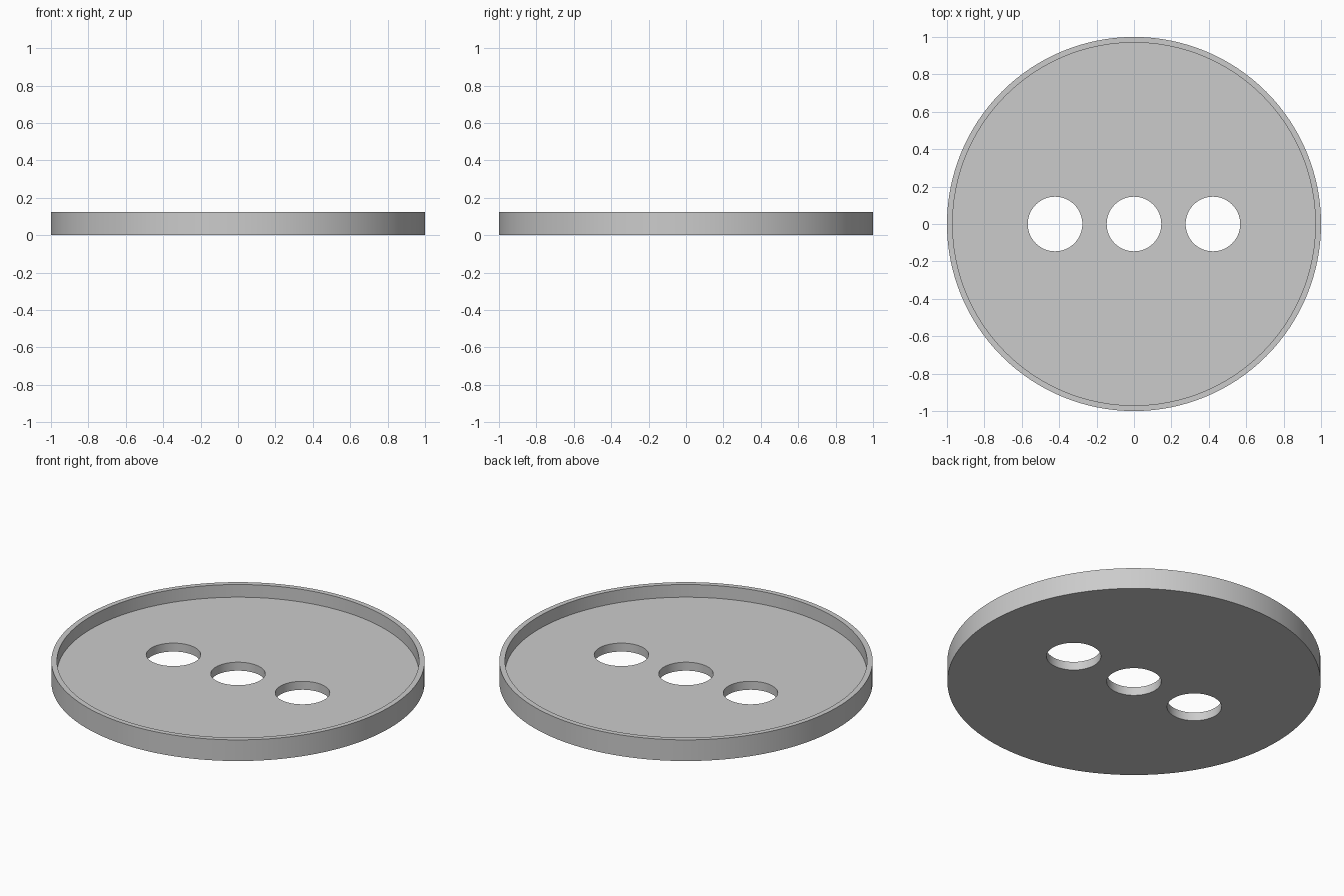
import bpy
import math

default_cube = bpy.data.objects.get("Cube")
if default_cube:
    bpy.data.objects.remove(default_cube, do_unlink=True)

RADIUS, HEIGHT = 1.0, 0.125
INNER_RADIUS, FLOOR = 0.97, 0.05
HOLE_RADIUS, HOLE_SPACING = 0.146, 0.422

# Single grey material
grey = bpy.data.materials.new("plain_grey")
grey.use_nodes = True
colour = (0.6, 0.6, 0.6, 1)
grey.diffuse_color = colour
grey.node_tree.nodes["Principled BSDF"].inputs["Base Color"].default_value = colour


def cylinder(name, radius, bottom, top, x=0, sides=128):
    bpy.ops.mesh.primitive_cylinder_add(
        vertices=sides, radius=radius, depth=top - bottom,
        location=(x, 0, (bottom + top) / 2))
    obj = bpy.context.object
    obj.name = name
    return obj


def cut(target, cutter):
    mod = target.modifiers.new("cut", "BOOLEAN")
    mod.operation = "DIFFERENCE"
    mod.solver = "EXACT"
    mod.object = cutter
    bpy.ops.object.select_all(action="DESELECT")
    target.select_set(True)
    bpy.context.view_layer.objects.active = target
    bpy.ops.object.modifier_apply(modifier=mod.name)
    bpy.data.objects.remove(cutter, do_unlink=True)


# Round tray with a thin raised rim
tray = cylinder("round_tray", RADIUS, 0, HEIGHT)
tray.data.materials.append(grey)
cut(tray, cylinder("recess_cutter", INNER_RADIUS, FLOOR, HEIGHT + 0.1))

# Row of three holes through the floor
for i in (-1, 0, 1):
    cut(tray, cylinder("hole_cutter", HOLE_RADIUS, -0.1, HEIGHT + 0.1,
                       x=i * HOLE_SPACING, sides=64))

bpy.ops.object.shade_smooth_by_angle(angle=math.radians(30))
